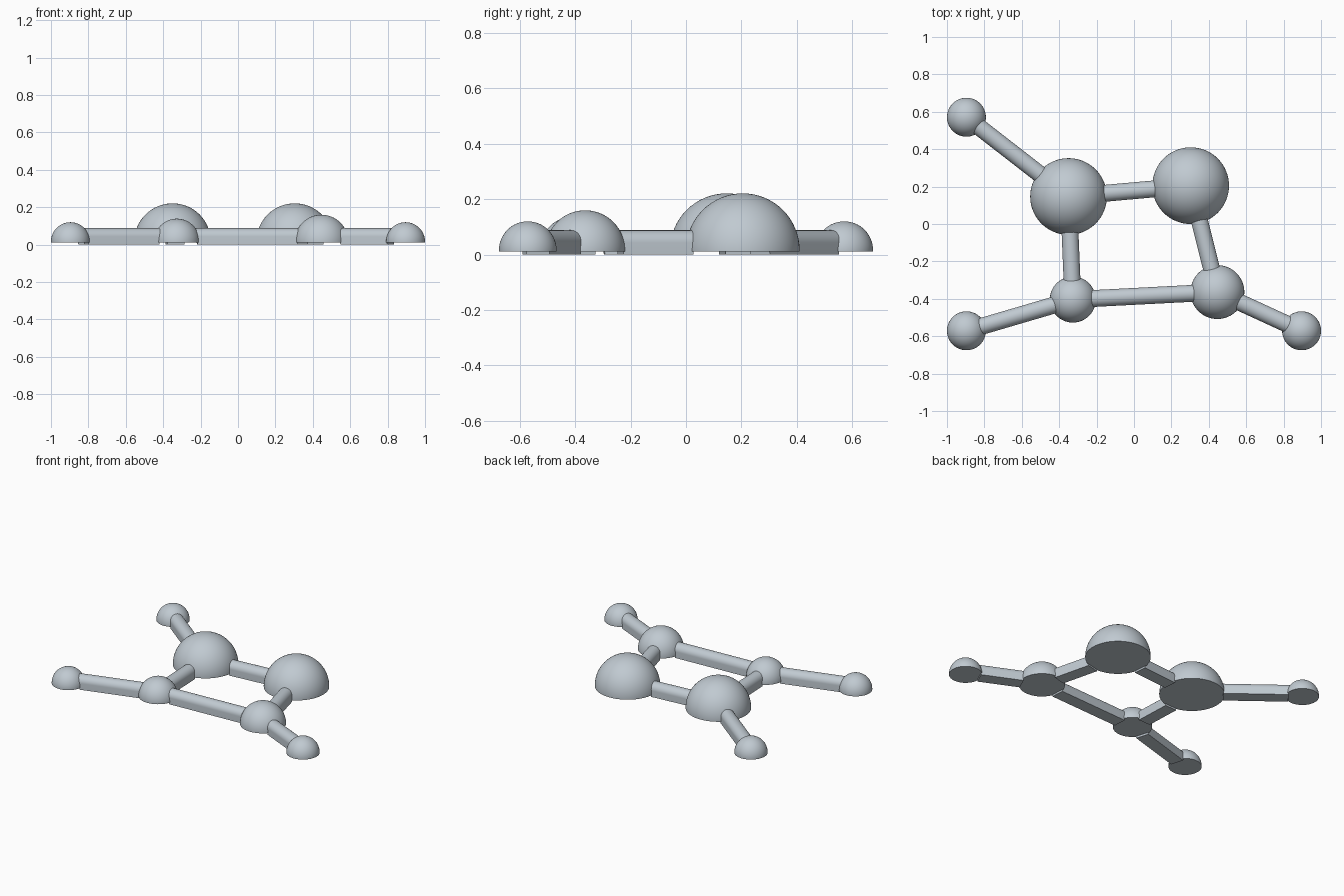
import bpy, bmesh, math
from mathutils import Vector

if "Cube" in bpy.data.objects:
    bpy.data.objects.remove(bpy.data.objects["Cube"])

CENTRE_Z = 0.016   # height of every ball centre
BASE_Z = 0.012     # flat underside of the balls
ROD_R = 0.045      # half width of a rod

mat = bpy.data.materials.new("pale blue grey")
mat.diffuse_color = (0.53, 0.59, 0.64, 1)
mat.use_nodes = True
mat.node_tree.nodes["Principled BSDF"].inputs["Base Color"].default_value = mat.diffuse_color

# name: (x, y, radius)
balls = {
    "back_left_tip": (-0.896, 0.571, 0.104),
    "front_left_tip": (-0.896, -0.571, 0.104),
    "front_right_tip": (0.896, -0.571, 0.104),
    "large_left_ball": (-0.35, 0.147, 0.205),
    "large_right_ball": (0.303, 0.205, 0.205),
    "small_ball": (-0.327, -0.404, 0.123),
    "medium_ball": (0.446, -0.364, 0.144),
}
links = [
    ("back_left_tip", "large_left_ball"),
    ("large_left_ball", "large_right_ball"),
    ("large_left_ball", "small_ball"),
    ("large_right_ball", "medium_ball"),
    ("small_ball", "medium_ball"),
    ("small_ball", "front_left_tip"),
    ("medium_ball", "front_right_tip"),
]


def finish(bm, name):
    bmesh.ops.recalc_face_normals(bm, faces=bm.faces)
    mesh = bpy.data.meshes.new(name)
    bm.to_mesh(mesh)
    bm.free()
    mesh.materials.append(mat)
    obj = bpy.data.objects.new(name, mesh)
    bpy.context.collection.objects.link(obj)
    bpy.ops.object.select_all(action='DESELECT')
    obj.select_set(True)
    bpy.context.view_layer.objects.active = obj
    bpy.ops.object.shade_smooth_by_angle(angle=math.radians(35))


def half_ball(name, x, y, r):
    """Dome with a flat closed underside."""
    bm = bmesh.new()
    bmesh.ops.create_uvsphere(bm, u_segments=64, v_segments=32, radius=r)
    bmesh.ops.translate(bm, verts=bm.verts, vec=(x, y, CENTRE_Z))
    cut = bmesh.ops.bisect_plane(
        bm, geom=bm.verts[:] + bm.edges[:] + bm.faces[:],
        plane_co=(0, 0, BASE_Z), plane_no=(0, 0, 1), clear_inner=True)
    rim = [e for e in cut["geom_cut"] if isinstance(e, bmesh.types.BMEdge)]
    bmesh.ops.edgeloop_fill(bm, edges=rim)
    finish(bm, name)


def rod(name, a, b):
    """Arched bar with flat base, its ends fitted to the two balls."""
    # Arch on straight walls, as (sideways, height)
    profile = [(ROD_R, 0)]
    for i in range(25):
        t = math.pi * i / 24
        profile.append((ROD_R * math.cos(t), 0.043 + ROD_R * math.sin(t)))
    profile.append((-ROD_R, 0))

    pa, pb = Vector((a[0], a[1], 0)), Vector((b[0], b[1], 0))
    along = (pb - pa).normalized()
    side = Vector((-along.y, along.x, 0))

    bm = bmesh.new()
    rings = []
    for p, r, sign in ((pa, a[2], 1), (pb, b[2], -1)):
        ring = []
        for w, z in profile:
            reach = math.sqrt(max(0, r * r - w * w - (z - CENTRE_Z) ** 2)) - 0.004
            ring.append(bm.verts.new(
                p + along * sign * reach + side * w + Vector((0, 0, z))))
        rings.append(ring)
    n = len(profile)
    for i in range(n):
        j = (i + 1) % n
        bm.faces.new((rings[0][i], rings[0][j], rings[1][j], rings[1][i]))
    for ring in rings:
        bm.faces.new(ring)
    finish(bm, name)


for name, (x, y, r) in balls.items():
    half_ball(name, x, y, r)
for i, (a, b) in enumerate(links):
    rod(f"connecting_rod_{i + 1}", balls[a], balls[b])
